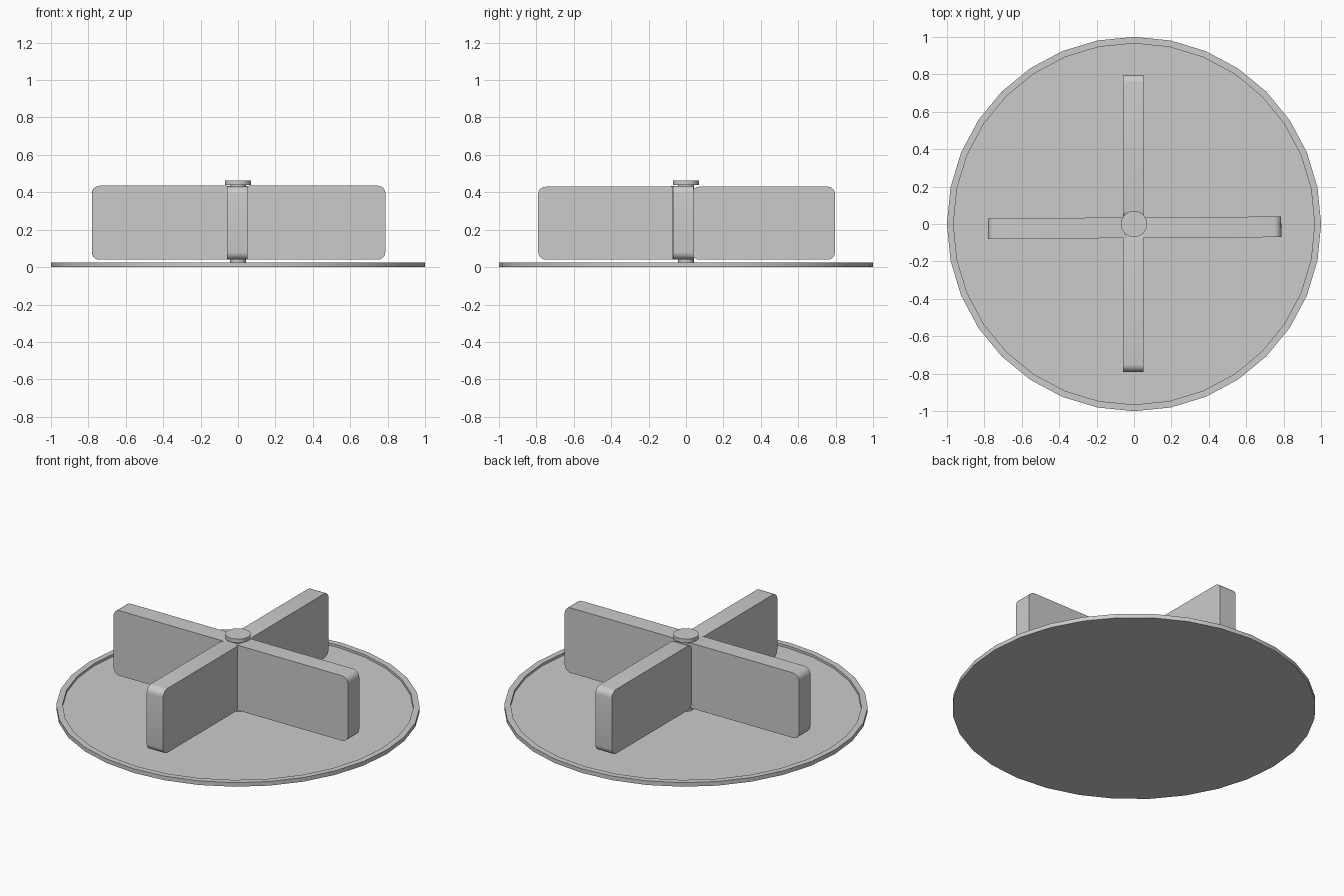
import bpy, bmesh
from math import cos, sin, pi, radians
from mathutils import Matrix, Vector

if "Cube" in bpy.data.objects:
    bpy.data.objects.remove(bpy.data.objects["Cube"])


def finish(bm, name):
    bmesh.ops.recalc_face_normals(bm, faces=bm.faces)
    mesh = bpy.data.meshes.new(name)
    bm.to_mesh(mesh)
    bm.free()
    obj = bpy.data.objects.new(name, mesh)
    bpy.context.collection.objects.link(obj)
    bpy.ops.object.select_all(action='DESELECT')
    obj.select_set(True)
    bpy.context.view_layer.objects.active = obj
    bpy.ops.object.shade_smooth_by_angle(angle=radians(30))
    return obj


def lathe(name, profile, sides=32):
    """Stack rings of (radius, z) and cap the first and last one."""
    bm = bmesh.new()
    rings = [[bm.verts.new((r * cos(2 * pi * i / sides), r * sin(2 * pi * i / sides), z))
              for i in range(sides)] for r, z in profile]
    for a, b in zip(rings, rings[1:]):
        for i in range(sides):
            j = (i + 1) % sides
            bm.faces.new((a[i], a[j], b[j], b[i]))
    bm.faces.new(rings[0])
    bm.faces.new(rings[-1])
    return finish(bm, name)


def blade(name, inner, outer, offset, angle, top):
    """Upright slab along +x with rounded profile corners, turned about z."""
    half, bottom, r, steps = 0.055, 0.04, 0.04, 5
    bm = bmesh.new()
    corners = [(outer - r, top - r), (inner + r, top - r),
               (inner + r, bottom + r), (outer - r, bottom + r)]
    outline = []
    for k, (cx, cz) in enumerate(corners):
        for s in range(steps + 1):
            t = (k + s / steps) * pi / 2
            outline.append((cx + r * cos(t), cz + r * sin(t)))
    face = bm.faces.new([bm.verts.new((x, -half, z)) for x, z in outline])
    ext = bmesh.ops.extrude_face_region(bm, geom=[face], use_keep_orig=True)
    moved = [v for v in ext['geom'] if isinstance(v, bmesh.types.BMVert)]
    bmesh.ops.translate(bm, verts=moved, vec=(0, 2 * half, 0))
    bm.transform(Matrix.Translation(Vector(offset)) @ Matrix.Rotation(radians(angle), 4, 'Z'))
    return finish(bm, name)


# Round base plate with a shallow raised rim
lathe("base_plate", [(1, 0), (1, 0.025), (0.965, 0.025), (0.965, 0.01)])

# Central post with a wider cap
lathe("center_post", [(0.042, 0.01), (0.042, 0.44)])
lathe("post_cap", [(0.07, 0.44), (0.07, 0.463)])

# Four dividers, slightly off centre as in a hand-placed cross
blade("divider_right", 0.02, 0.787, (0, -0.02, 0), 0.35, 0.435)
blade("divider_left", 0.02, 0.78, (0, -0.02, 0), 180.35, 0.435)
blade("divider_back", 0.03, 0.797, (-0.005, 0, 0), 90, 0.43)
blade("divider_front", 0.02, 0.79, (-0.005, 0, 0), 270, 0.43)
